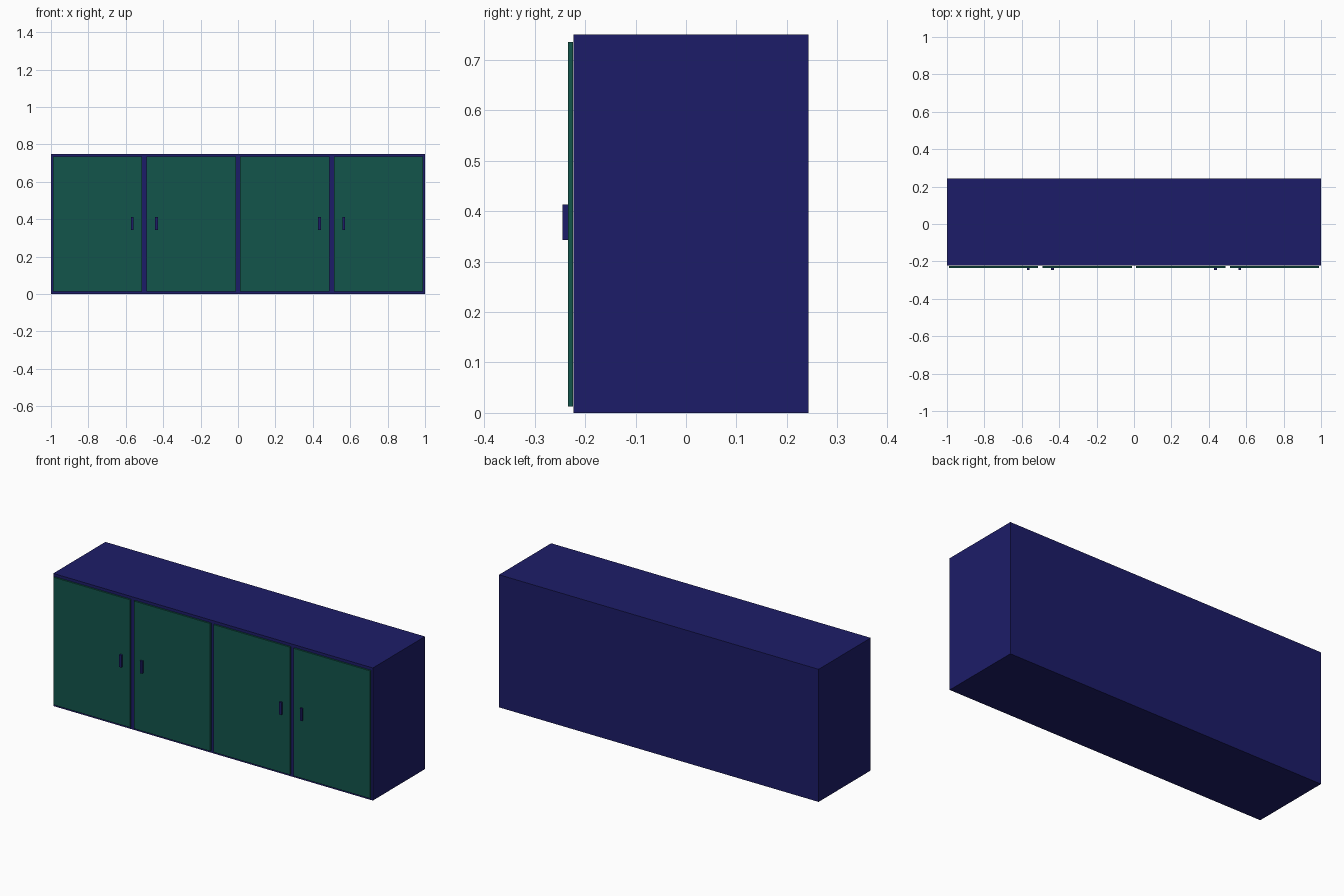
import bpy

if "Cube" in bpy.data.objects:
    bpy.data.objects.remove(bpy.data.objects["Cube"])


def make_material(name, color):
    m = bpy.data.materials.new(name)
    m.diffuse_color = (*color, 1)
    m.use_nodes = True
    m.node_tree.nodes["Principled BSDF"].inputs["Base Color"].default_value = m.diffuse_color
    return m


navy = make_material("navy", (0.012, 0.012, 0.14))
green = make_material("green", (0.006, 0.09, 0.07))


def box(name, x, y, z, mat):
    """Box from (min, max) pairs on each axis."""
    bpy.ops.mesh.primitive_cube_add(
        size=1, location=[(a + b) / 2 for a, b in (x, y, z)])
    o = bpy.context.object
    o.name = name
    o.scale = [b - a for a, b in (x, y, z)]
    bpy.ops.object.transform_apply(location=False, rotation=False, scale=True)
    o.data.materials.append(mat)
    return o


FRONT, BACK, H, T = -0.223, 0.243, 0.75, 0.025

# Carcass panels
box("top_panel", (-1, 1), (FRONT, BACK), (H - T, H), navy)
box("bottom_panel", (-1, 1), (FRONT, BACK), (0, T), navy)
box("back_panel", (-1 + T, 1 - T), (BACK - T, BACK), (T, H - T), navy)
for side, a in (("left", -1), ("right", 1 - T)):
    box(side + "_panel", (a, a + T), (FRONT, BACK), (T, H - T), navy)

# Upright dividers behind the door gaps
for i, c in enumerate((-0.5, 0, 0.5)):
    box(f"divider_{i + 1}", (c - 0.02, c + 0.02), (FRONT, BACK - T), (T, H - T), navy)

# Doors and their handles
for i, (a, b, h) in enumerate(((-0.99, -0.512, -0.565), (-0.488, -0.01, -0.436),
                               (0.01, 0.488, 0.436), (0.512, 0.99, 0.565))):
    box(f"door_{i + 1}", (a, b), (-0.234, -0.2245), (0.013, 0.735), green)
    box(f"handle_{i + 1}", (h - 0.007, h + 0.007), (-0.245, -0.234), (0.343, 0.413), navy)
